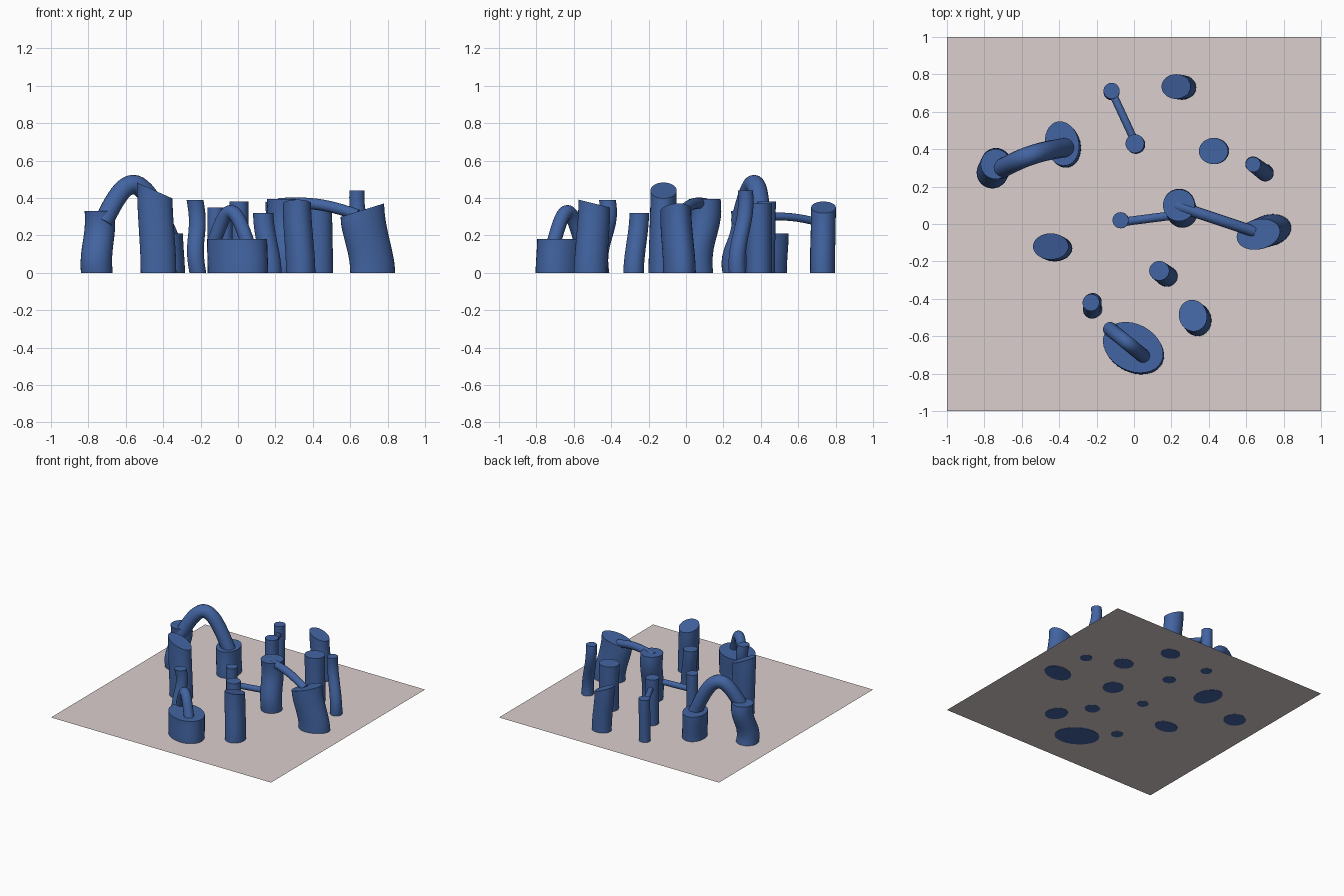
import bpy, bmesh, math
from mathutils import Vector

if "Cube" in bpy.data.objects:
    bpy.data.objects.remove(bpy.data.objects["Cube"])


def material(name, rgb):
    m = bpy.data.materials.new(name)
    m.diffuse_color = (*rgb, 1)
    m.use_nodes = True
    m.node_tree.nodes["Principled BSDF"].inputs["Base Color"].default_value = m.diffuse_color
    return m


BLUE = material("deep_blue", (0.055, 0.128, 0.36))
SAND = material("pale_rose_grey", (0.70, 0.62, 0.61))


def finish(name, bm, mat):
    me = bpy.data.meshes.new(name)
    bm.normal_update()
    bm.to_mesh(me)
    bm.free()
    me.materials.append(mat)
    ob = bpy.data.objects.new(name, me)
    bpy.context.collection.objects.link(ob)
    bpy.ops.object.select_all(action='DESELECT')
    ob.select_set(True)
    bpy.context.view_layer.objects.active = ob
    bpy.ops.object.shade_smooth_by_angle(angle=math.radians(40))
    return ob


def loft(name, rings):
    bm = bmesh.new()
    loops = [[bm.verts.new(p) for p in ring] for ring in rings]
    n = len(loops[0])
    for a, b in zip(loops, loops[1:]):
        for i in range(n):
            j = (i + 1) % n
            bm.faces.new((a[i], a[j], b[j], b[i]))
    bm.faces.new(loops[0][::-1])
    bm.faces.new(loops[-1])
    bmesh.ops.recalc_face_normals(bm, faces=bm.faces)
    return finish(name, bm, BLUE)


def pillar(name, base, top, h, r, r_top=None, rot=0, slope=(0, 0), wob=(0, 0), n=32):
    """Leaning, slightly wavy column with a slanted flat top; h is the centre height."""
    r_top = r_top or r
    c, s = math.cos(math.radians(rot)), math.sin(math.radians(rot))
    rings = []
    for k in range(13):
        t = k / 12
        e = t * t * (3 - 2 * t)
        w = math.sin(2 * math.pi * t)
        cx = base[0] + (top[0] - base[0]) * e + wob[0] * w
        cy = base[1] + (top[1] - base[1]) * e + wob[1] * w
        rx, ry = (r[i] + (r_top[i] - r[i]) * t for i in (0, 1))
        ring = []
        for i in range(n):
            a = 2 * math.pi * i / n
            u, v = rx * math.cos(a), ry * math.sin(a)
            dx, dy = u * c - v * s, u * s + v * c
            ring.append((cx + dx, cy + dy, h * t + t * t * (slope[0] * dx + slope[1] * dy)))
        rings.append(ring)
    return loft(name, rings)


def bridge(name, a, b, rise, r, bow=0, n=16, steps=24):
    """Round tube from a to b, arching upward by rise and sideways by bow."""
    a, b = Vector(a), Vector(b)
    side = Vector((b.y - a.y, a.x - b.x, 0)).normalized()
    pts = [a.lerp(b, k / steps) + Vector((0, 0, rise * math.sin(math.pi * k / steps)))
           + side * bow * math.sin(math.pi * k / steps) for k in range(steps + 1)]
    rings = []
    for k, p in enumerate(pts):
        d = (pts[min(k + 1, steps)] - pts[max(k - 1, 0)]).normalized()
        u = (side - d * side.dot(d)).normalized()
        v = d.cross(u)
        rings.append([p + r * (u * math.cos(q) + v * math.sin(q))
                      for q in (2 * math.pi * i / n for i in range(n))])
    return loft(name, rings)


# Flat seabed sheet, just above the pillar bottoms
bm = bmesh.new()
bm.faces.new([bm.verts.new((x, y, 0.002)) for x, y in ((-1, -1), (1, -1), (1, 1), (-1, 1))])
finish("ground_sheet", bm, SAND)

# Wide pillars
pillar("left_pillar", (-.755, .28), (-.74, .32), .33, (.085, .085), (.08, .08), wob=(-.004, -.01))
pillar("left_back_stump", (-.375, .42), (-.385, .43), .21, (.09, .12), rot=12)
pillar("slanted_left_pillar", (-.425, -.13), (-.445, -.12), .44, (.095, .07), slope=(-.45, 0))
pillar("back_pillar", (.255, .73), (.225, .735), .35, (.078, .066), slope=(-.4, 0))
pillar("right_back_pillar", (.43, .39), (.425, .39), .37, (.078, .07))
pillar("centre_pillar", (.26, .065), (.24, .10), .395, (.08, .08), (.085, .085), wob=(0, -.008))
pillar("right_pillar", (.72, -.035), (.665, -.055), .335, (.122, .085), (.118, .08), rot=14,
       slope=(.31, 0))
pillar("front_right_pillar", (.335, -.51), (.315, -.49), .37, (.078, .09), (.075, .085),
       rot=15, slope=(0, -.25))
pillar("front_stump", (0, -.668), (-.005, -.66), .18, (.17, .125), rot=-28)

# Slim pillars
pillar("front_left_post", (-.215, -.455), (-.23, -.42), .39, (.045, .045), wob=(-.01, -.01))
pillar("front_centre_post", (.175, -.28), (.135, -.25), .32, (.058, .055), (.054, .052))
pillar("centre_left_post", (-.07, .02), (-.072, .02), .28, (.043, .043))
pillar("back_left_post", (-.12, .705), (-.12, .712), .35, (.043, .043))
pillar("back_centre_post", (.01, .425), (.005, .43), .38, (.05, .05))
pillar("right_post", (.70, .275), (.637, .318), .44, (.046, .046), (.04, .04), wob=(.006, -.006))

# Arches and bridges between pillars
bridge("left_arch", (-.72, .29, .27), (-.36, .41, .17), .25, .052, bow=-.02)
bridge("front_arch", (-.13, -.56, .16), (.055, -.71, .15), .17, .038)
bridge("centre_right_bridge", (.22, .10, .37), (.64, -.04, .31), .025, .03)
bridge("centre_left_bridge", (-.07, .01, .14), (.24, .05, .15), 0, .023)
bridge("back_bridge", (.01, .43, .30), (-.12, .71, .27), .012, .021)
